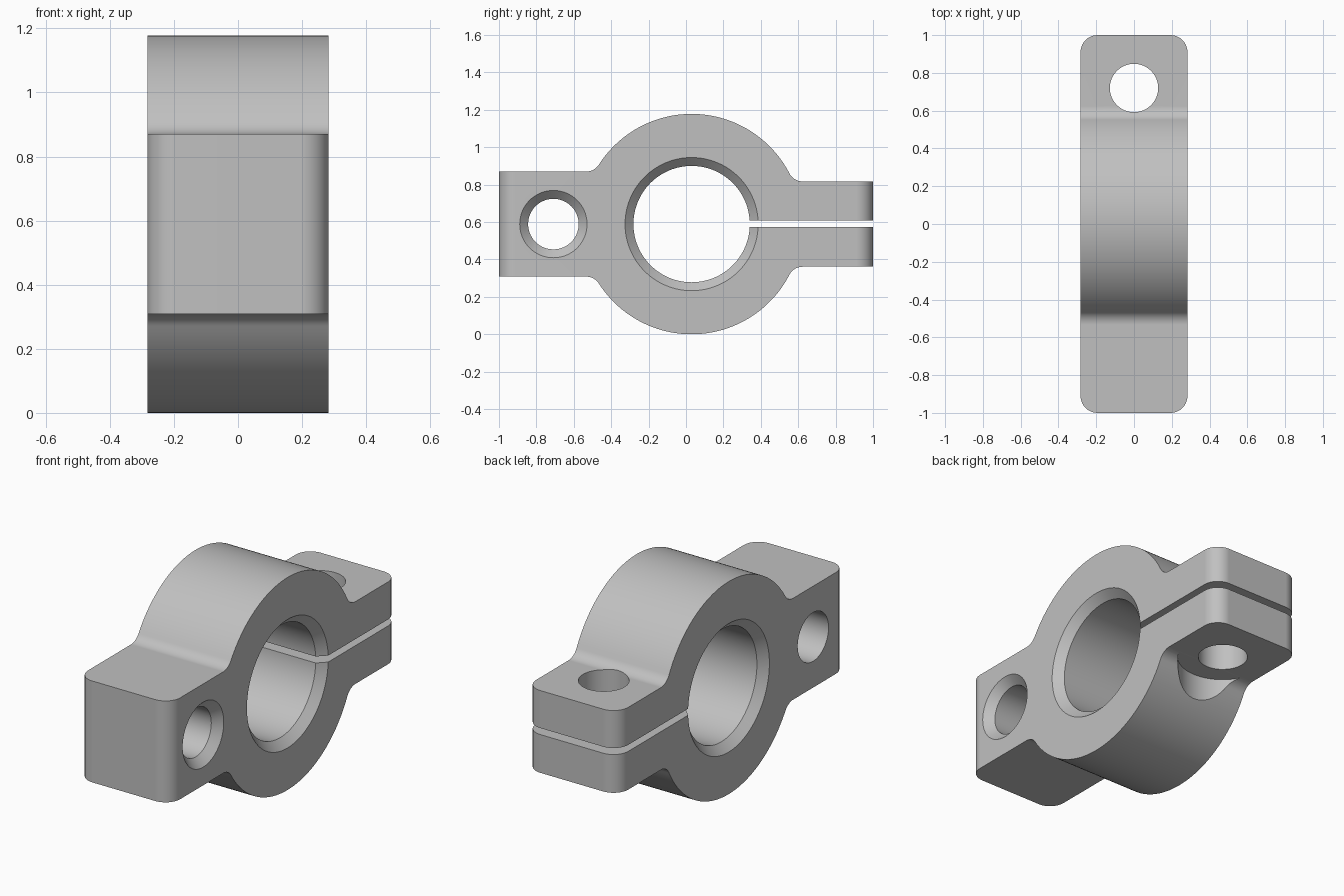
import bpy
import bmesh
from math import sin, cos, pi, sqrt, atan2
from mathutils import Vector

old = bpy.data.objects.get("Cube")
if old:
    bpy.data.objects.remove(old, do_unlink=True)

HALF_W = 0.283            # half width along x
CY, CZ = 0.03, 0.589      # ring centre
RING_R, FILLET_R = 0.589, 0.08
BLOCK_H, LUG_H = 0.281, 0.228   # half heights of front block and rear lugs
CHAMFER = 0.045


def arc(y, z, r, a0, a1, n):
    return [(y + r * cos(a0 + (a1 - a0) * i / n), z + r * sin(a0 + (a1 - a0) * i / n))
            for i in range(n + 1)]


def to_object(name, bm):
    bmesh.ops.recalc_face_normals(bm, faces=bm.faces)
    mesh = bpy.data.meshes.new(name)
    bm.to_mesh(mesh)
    bm.free()
    ob = bpy.data.objects.new(name, mesh)
    bpy.context.collection.objects.link(ob)
    return ob


def turned(name, axis, centre, stations, n=96):
    """Closed solid of revolution from (position, radius) stations along x or z."""
    bm = bmesh.new()
    rings = []
    for pos, r in stations:
        ring = []
        for i in range(n):
            u, v = r * cos(2 * pi * i / n), r * sin(2 * pi * i / n)
            co = (pos, u, v) if axis == "x" else (u, v, pos)
            ring.append(bm.verts.new(Vector(co) + Vector(centre)))
        rings.append(ring)
    for a, b in zip(rings, rings[1:]):
        for i in range(n):
            j = (i + 1) % n
            bm.faces.new((a[i], a[j], b[j], b[i]))
    bm.faces.new(rings[0])
    bm.faces.new(rings[-1])
    return to_object(name, bm)


def fillet_centre(h):
    z = h + FILLET_R
    y = sqrt((RING_R + FILLET_R) ** 2 - z * z)
    return y, z, atan2(z, y)


# Side outline: rear lug, fillet, ring, fillet, front block, mirrored below
by, bz, bt = fillet_centre(LUG_H)
fy, fz, ft = fillet_centre(BLOCK_H)
upper = [(1 - CY, LUG_H)]
upper += arc(by, bz, FILLET_R, -pi / 2, bt - pi, 10)
upper += arc(0, 0, RING_R, bt, pi - ft, 64)[1:-1]
upper += arc(-fy, fz, FILLET_R, -ft, -pi / 2, 10)
upper += [(-1 - CY, BLOCK_H)]
outline = upper + [(y, -z) for y, z in reversed(upper)]

# Clamp body
bm = bmesh.new()
face = bm.faces.new([bm.verts.new((-HALF_W, y + CY, z + CZ)) for y, z in outline])
ext = bmesh.ops.extrude_face_region(bm, geom=[face])
bmesh.ops.translate(bm, vec=(2 * HALF_W, 0, 0),
                    verts=[g for g in ext["geom"] if isinstance(g, bmesh.types.BMVert)])

# Rounded upright corners at both ends
corners = [e for e in bm.edges
           if all(abs(v.co.y) > 0.999 for v in e.verts)
           and abs(e.verts[0].co.z - e.verts[1].co.z) > 0.1]
bmesh.ops.bevel(bm, geom=corners, offset=0.09, offset_type="OFFSET",
                segments=10, profile=0.5, affect="EDGES")
body = to_object("clamp_body", bm)

# Cutters
outer = HALF_W + 0.02
bore = turned("bore_cutter", "x", (0, CY, CZ), [
    (-outer, 0.311 + CHAMFER + 0.02), (-HALF_W + CHAMFER, 0.311),
    (HALF_W - CHAMFER, 0.311), (outer, 0.311 + CHAMFER + 0.02)], 128)
cross_hole = turned("cross_hole_cutter", "x", (0, -0.709, CZ), [
    (-0.5, 0.135), (HALF_W - CHAMFER, 0.135), (outer, 0.135 + CHAMFER + 0.02)])
bolt_hole = turned("bolt_hole_cutter", "z", (0, 0.72, CZ), [(-1, 0.128), (1, 0.128)])
bolt_seat = turned("bolt_seat_cutter", "z", (0, 0.72, CZ),
                   [(-1, 0.235), (-LUG_H - 0.0005, 0.235)])

bm = bmesh.new()
bmesh.ops.create_cube(bm, size=1)
bmesh.ops.scale(bm, vec=(1, 1, 0.036), verts=bm.verts)
bmesh.ops.translate(bm, vec=(0, 0.75, CZ + 0.002), verts=bm.verts)
slit = to_object("slit_cutter", bm)

bpy.ops.object.select_all(action="DESELECT")
bpy.context.view_layer.objects.active = body
body.select_set(True)
for cutter in (bore, cross_hole, bolt_seat, bolt_hole, slit):
    cutter.hide_render = True
    mod = body.modifiers.new(cutter.name, "BOOLEAN")
    mod.operation = "DIFFERENCE"
    mod.solver = "EXACT"
    mod.object = cutter
    bpy.ops.object.modifier_apply(modifier=mod.name)
    bpy.data.objects.remove(cutter, do_unlink=True)

# Smooth curved walls, crisp edges, flat faces kept flat
bpy.ops.object.shade_smooth_by_angle(angle=0.35)
weighted = body.modifiers.new("flat_face_normals", "WEIGHTED_NORMAL")
weighted.keep_sharp = True

# Single metal grey
grey = bpy.data.materials.new("metal_grey")
grey.use_nodes = True
colour = (0.53, 0.53, 0.53, 1)
grey.diffuse_color = colour
grey.node_tree.nodes["Principled BSDF"].inputs["Base Color"].default_value = colour
body.data.materials.clear()
body.data.materials.append(grey)
for poly in body.data.polygons:
    poly.material_index = 0
